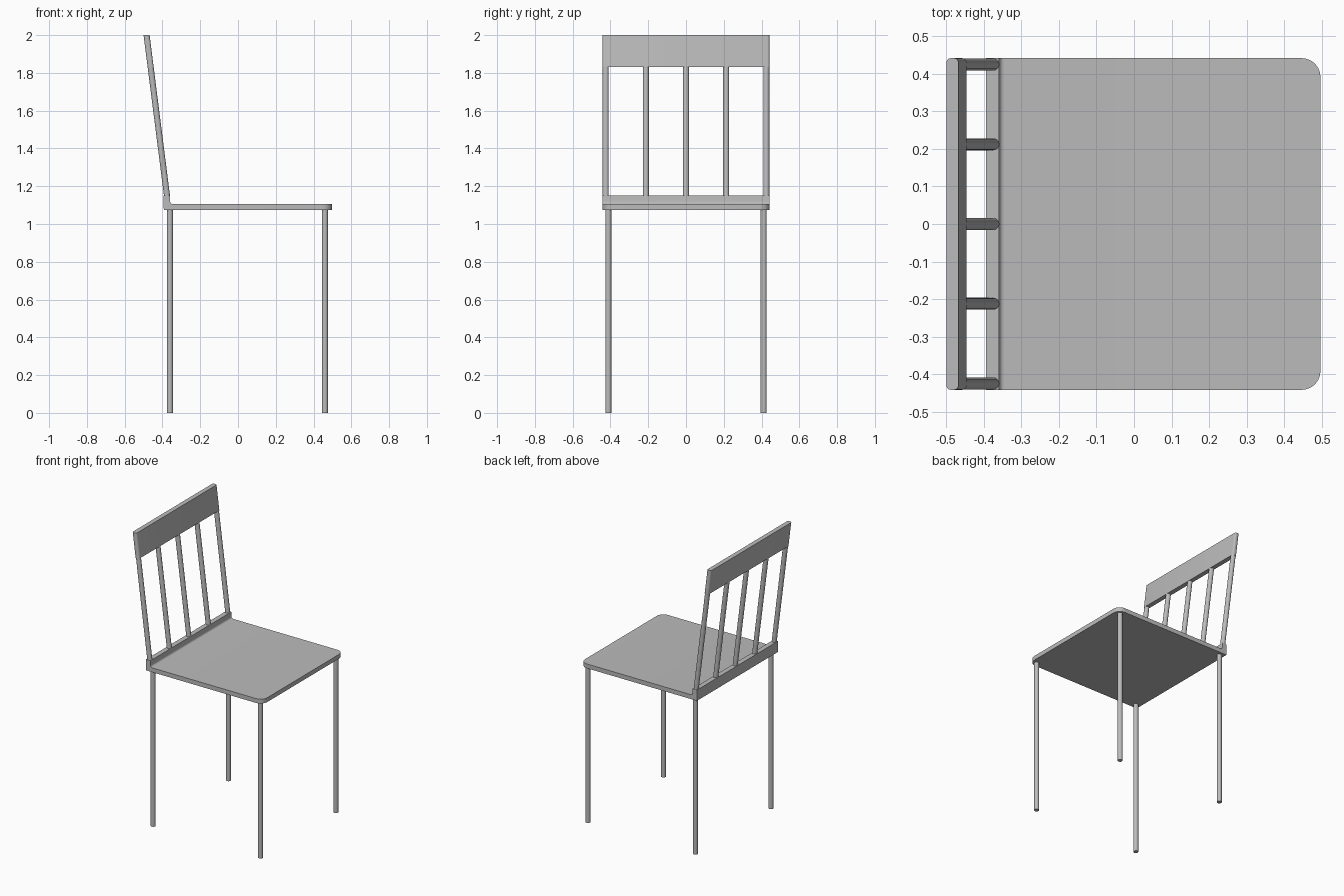
import bpy, bmesh, math
from mathutils import Vector

cube = bpy.data.objects.get("Cube")
if cube:
    bpy.data.objects.remove(cube, do_unlink=True)

# Single grey finish
grey = bpy.data.materials.new("plain grey")
grey.use_nodes = True
colour = (0.5, 0.5, 0.5, 1)
grey.diffuse_color = colour
grey.node_tree.nodes["Principled BSDF"].inputs["Base Color"].default_value = colour

HALF = 0.442      # half width of seat and back
LEAN = 0.127      # backward lean of the back per unit of height
ROD = 0.016       # radius of legs and spindles


def back_x(z):
    """Centre line of the leaning back at height z."""
    return -0.376 - LEAN * (z - 1.15)


def finish(name, bm):
    bmesh.ops.recalc_face_normals(bm, faces=bm.faces)
    mesh = bpy.data.meshes.new(name)
    bm.to_mesh(mesh)
    bm.free()
    obj = bpy.data.objects.new(name, mesh)
    bpy.context.collection.objects.link(obj)
    mesh.materials.append(grey)
    bpy.ops.object.select_all(action='DESELECT')
    obj.select_set(True)
    bpy.context.view_layer.objects.active = obj
    bpy.ops.object.shade_smooth_by_angle(angle=math.radians(35))
    return obj


def slab(name, profile, pick, radius):
    """Extrude a side profile across the width and round the picked edges."""
    bm = bmesh.new()
    face = bm.faces.new([bm.verts.new((x, -HALF, z)) for x, z in profile])
    moved = bmesh.ops.extrude_face_region(bm, geom=[face])["geom"]
    verts = [v for v in moved if isinstance(v, bmesh.types.BMVert)]
    bmesh.ops.translate(bm, verts=verts, vec=(0, 2 * HALF, 0))
    edges = [e for e in bm.edges if pick(*[v.co for v in e.verts])]
    bmesh.ops.bevel(bm, geom=edges, offset=radius, segments=6, profile=0.5,
                    affect='EDGES')
    return finish(name, bm)


def rod(name, start, end):
    """Round bar whose ends are cut level."""
    bm = bmesh.new()
    bmesh.ops.create_cone(bm, cap_ends=True, segments=24, radius1=ROD,
                          radius2=ROD, depth=1)
    start, end = Vector(start), Vector(end)
    for v in bm.verts:
        centre = start if v.co.z < 0 else end
        v.co = centre + Vector((v.co.x, v.co.y, 0))
    return finish(name, bm)


# Seat with the upturned, filleted lower back rail
fillet = [(-0.345 - 0.014 * math.sin(a), 1.119 - 0.014 * math.cos(a))
          for a in [math.radians(15 * i) for i in range(7)]]
seat_profile = [(-0.393, 1.075), (0.497, 1.075), (0.497, 1.105)] + fillet + [
    (-0.360, 1.15), (-0.394, 1.15)]
slab("seat", seat_profile,
     lambda a, b: a.x > 0.49 and b.x > 0.49 and abs(a.z - b.z) > 0.01, 0.05)

# Leaning top rail with softened upright edges
low, high = back_x(1.83), back_x(2.0)
slab("top_rail",
     [(low - 0.016, 1.83), (low + 0.016, 1.83), (high + 0.016, 2), (high - 0.016, 2)],
     lambda a, b: abs(a.z - b.z) > 0.1, 0.012)

# Back spindles, running slightly into both rails
for i in range(-2, 3):
    y = i * 0.2125
    rod(f"back_spindle_{i + 3}", (back_x(1.14), y, 1.14), (back_x(1.84), y, 1.84))

# Four straight legs
for end, x in (("rear", -0.36), ("front", 0.46)):
    for side, y in (("a", -0.411), ("b", 0.411)):
        rod(f"{end}_leg_{side}", (x, y, 0), (x, y, 1.08))
